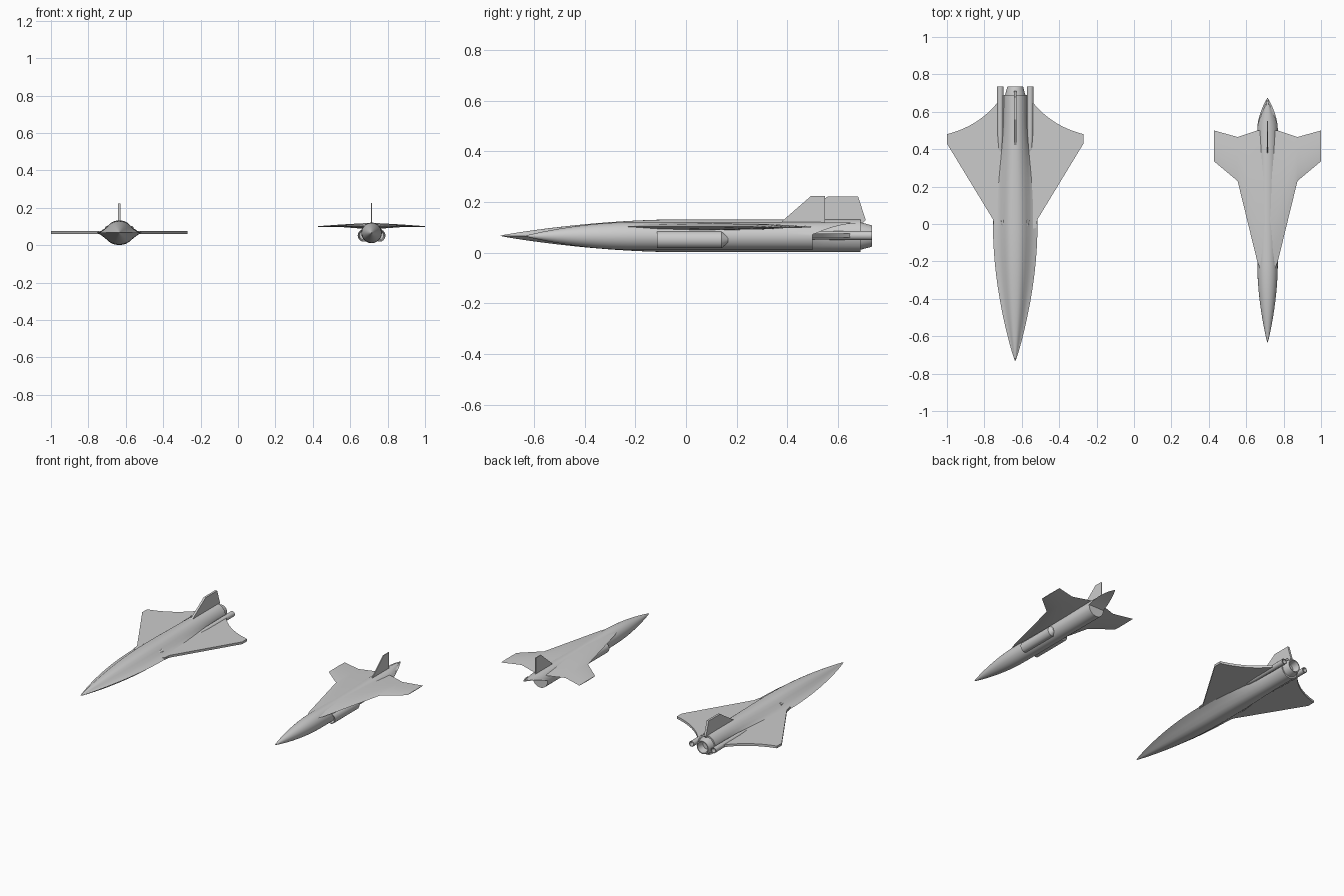
import bpy, bmesh, math

if "Cube" in bpy.data.objects:
    bpy.data.objects.remove(bpy.data.objects["Cube"])

BIG_X, SMALL_X = -0.635, 0.714


def loft(name, cx, rings, mirror=False, angle=35):
    """Skin a list of closed rings, cap both ends, optionally mirror about the craft centre."""
    bm = bmesh.new()
    vs = [[bm.verts.new(p) for p in r] for r in rings]
    n = len(rings[0])
    for a, b in zip(vs, vs[1:]):
        for i in range(n):
            j = (i + 1) % n
            bm.faces.new((a[i], a[j], b[j], b[i]))
    bm.faces.new(vs[0])
    bm.faces.new(vs[-1])
    bmesh.ops.remove_doubles(bm, verts=bm.verts, dist=1e-5)
    bmesh.ops.recalc_face_normals(bm, faces=bm.faces)
    me = bpy.data.meshes.new(name)
    bm.to_mesh(me)
    bm.free()
    ob = bpy.data.objects.new(name, me)
    ob.location.x = cx
    bpy.context.collection.objects.link(ob)
    bpy.ops.object.select_all(action='DESELECT')
    ob.select_set(True)
    bpy.context.view_layer.objects.active = ob
    bpy.ops.object.shade_smooth_by_angle(angle=math.radians(angle))
    if mirror:
        ob.modifiers.new("mirror", 'MIRROR').use_clip = False
    return ob


def oval(y, rx, rz, x=0, z=0.066, n=40):
    return [(x + rx * math.sin(2 * math.pi * i / n), y, z + rz * math.cos(2 * math.pi * i / n))
            for i in range(n)]


def lathe(name, cx, profile, x=0, z=0.066, squash=1, mirror=False, n=32):
    return loft(name, cx, [oval(y, r, r * squash, x, z, n) for y, r in profile], mirror)


def fin(name, cx, outline, half):
    return loft(name, cx, [[(s * half, y, z) for y, z in outline] for s in (-1, 1)], angle=20)


def ogive(t):
    return math.sin(math.pi / 2 * t) ** 0.85 if t > 0 else 0.0


# ---------- large craft ----------
# Body: chined cross-section that rounds into a tube towards the tail
upper = [(0, 1), (.12, .99), (.24, .94), (.36, .83), (.5, .6), (.65, .33), (.82, .12), (1, 0)]
lower = [(.82, -.2), (.62, -.48), (.45, -.75), (.3, -.92), (.14, -.99), (0, -1)]
half = upper + lower
section = half + [(-u, v) for u, v in half[-2:0:-1]]


def round_point(u, v):
    a = math.atan2(u * 1.0, v)
    return math.sin(a), math.cos(a)


rings = []
for i in range(37):
    y = -0.734 + 0.734 * (i / 36) ** 1.4
    f = ogive((y + 0.734) / 0.734)
    rings.append([(u * .119 * f, y, .067 + v * .065 * f) for u, v in section])
for i in range(1, 15):
    y = 0.69 * i / 14
    m = min(max((y - .05) / .55, 0), 1)
    m = m * m * (3 - 2 * m)
    ring = []
    for u, v in section:
        p, q = round_point(u, v)
        ring.append((u * .119 * (1 - m) + p * .062 * m, y, .067 + .065 * (v * (1 - m) + q * m)))
    rings.append(ring)
loft("large_body", BIG_X, rings, angle=40)

# Wing: thin plate with concave trailing edge
plan = [(0, -.05), (.112, -.02), (.119, .025), (.365, .43), (.365, .48)]
for i in range(1, 13):
    t = i / 12
    b0, b1, b2 = (1 - t) ** 2, 2 * t * (1 - t), t * t
    plan.append((b0 * .365 + b1 * .17 + b2 * .065, b0 * .48 + b1 * .53 + b2 * .69))
plan.append((0, .685))
loft("large_wing", BIG_X, [[(x, y, z) for x, y in plan] for z in (.061, .076)], mirror=True)

# Tail fin, main nozzle, side boosters and small intakes
fin("large_tail_fin", BIG_X, [(.39, .11), (.56, .222), (.68, .222), (.71, .13), (.68, .10)], .007)
lathe("large_nozzle", BIG_X, [(.66, .055), (.69, .054), (.735, .042), (.735, .036), (.67, .024)])
lathe("booster", BIG_X, [(.36, .002), (.40, .011), (.47, .016), (.735, .018), (.735, .014), (.69, .011)],
      x=.08, z=.068, mirror=True, n=20)
lathe("side_scoop", BIG_X, [(-.03, .003), (.022, .011), (.022, .008), (.0, .004)],
      x=.065, z=.093, mirror=True, n=16)

# ---------- small craft ----------
# Body: ogive nose, tube, then an upper tail tongue over an expansion ramp
R = .055
rings = []
for i in range(31):
    t = (i / 30) ** 1.4
    f = ogive(t)
    rings.append(oval(-.636 + .436 * t, R * f, R * f))
rings += [oval(y, R, R) for y in (0, .2, .4, .5)]
for i in range(11):
    t = i / 10
    w = R * math.cos(math.pi / 2 * t) ** .9 if t < 1 else 0
    ramp = .072 + .044 * math.sin(math.pi / 2 * t)
    top = .121 - .003 * t
    ring = []
    for x, y, z in oval(.5 + .176 * t, w, R):
        ring.append((x, y, min(max(z, ramp), top) if t < 1 else .117))
    rings.append(ring)
loft("small_body", SMALL_X, rings)

# Cranked wing: stations of x, leading y, trailing y, height, thickness
stations = [(0, -.34, .5, .104, .032), (.055, -.2, .5, .103, .028),
            (.16, .23, .465, .104, .014), (.286, .335, .5, .1, .004)]
rings = []
for x, le, te, z, th in stations:
    c = te - le
    ring = [(x, le, z)]
    ring += [(x, le + c * k, z + th * h) for k, h in ((.15, .3), (.4, .5), (.7, .4))]
    ring += [(x, te, z)]
    ring += [(x, le + c * k, z - th * h) for k, h in ((.7, .4), (.4, .5), (.15, .3))]
    rings.append(ring)
loft("small_wing", SMALL_X, rings, mirror=True)

# Tail fin and side engine pods
fin("small_tail_fin", SMALL_X, [(.38, .11), (.38, .125), (.495, .225), (.55, .225), (.55, .112)], .003)
lathe("engine_pod", SMALL_X, [(-.09, .02), (-.115, .026), (-.115, .03), (.14, .03), (.165, .012)],
      x=.044, z=.052, squash=1.1, mirror=True)
